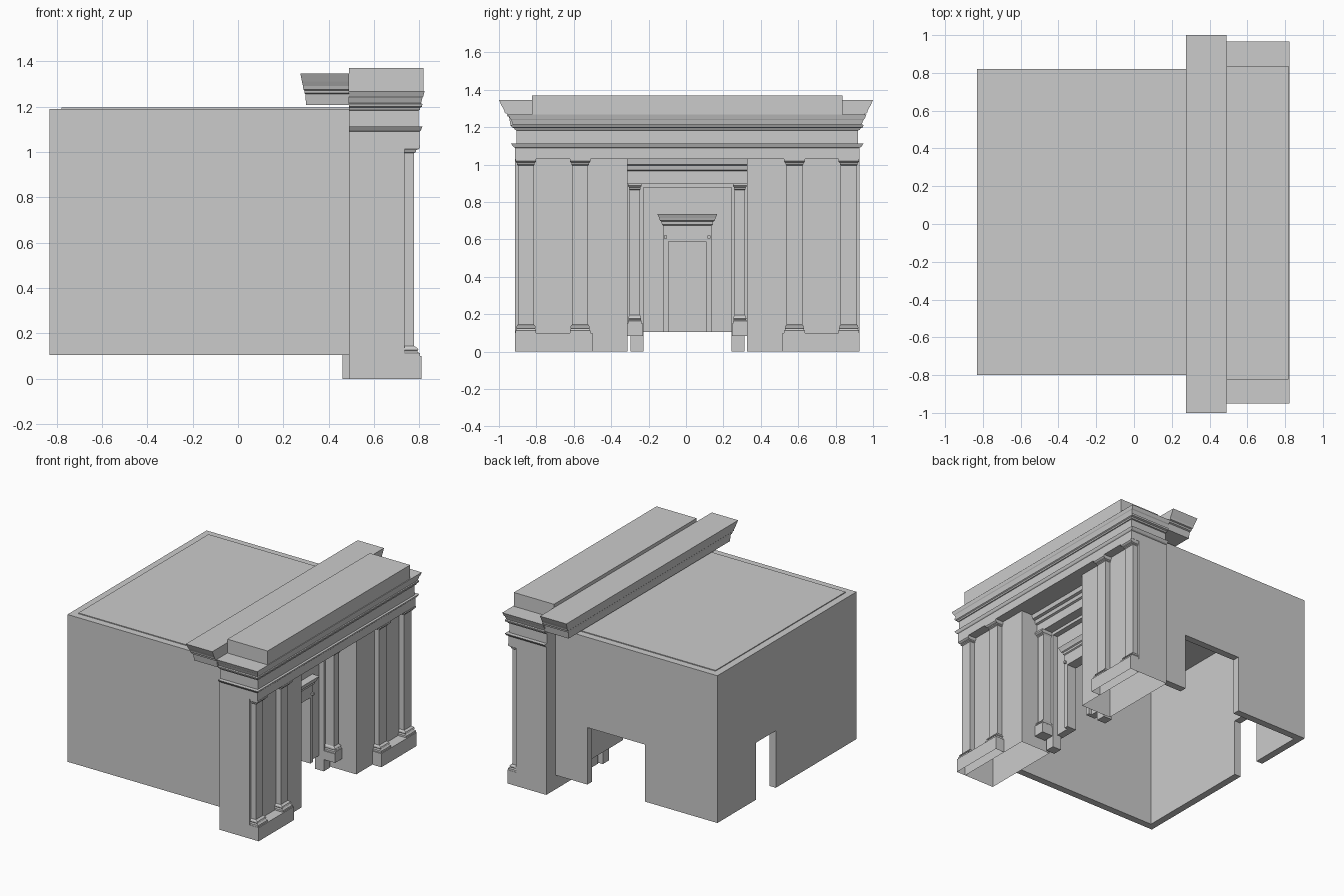
import bpy, bmesh

if "Cube" in bpy.data.objects:
    bpy.data.objects.remove(bpy.data.objects["Cube"])

C = 0.007  # y of the facade's symmetry axis


def finish(name, bm):
    bmesh.ops.recalc_face_normals(bm, faces=bm.faces)
    me = bpy.data.meshes.new(name)
    bm.to_mesh(me)
    bm.free()
    ob = bpy.data.objects.new(name, me)
    bpy.context.collection.objects.link(ob)
    return ob


def stack(bm, x0, x1, y0, y1, levels, back=0.0, front=1.0, side=1.0, bottom=True):
    """Rectangular rings joined upward; levels are (z, outward offset)."""
    rings = []
    for z, o in levels:
        a, b = x0 - o * back, x1 + o * front
        c, d = y0 - o * side, y1 + o * side
        rings.append([bm.verts.new(p) for p in
                      ((a, c, z), (b, c, z), (b, d, z), (a, d, z))])
    for r, s in zip(rings, rings[1:]):
        for i in range(4):
            j = (i + 1) % 4
            bm.faces.new((r[i], r[j], s[j], s[i]))
    bm.faces.new(rings[-1])
    if bottom:
        bm.faces.new(rings[0][::-1])


def box(bm, x0, x1, y0, y1, z0, z1, bottom=True):
    stack(bm, x0, x1, y0, y1, [(z0, 0), (z1, 0)], bottom=bottom)


def moulding(name, x0, x1, y0, y1, levels, **kw):
    bm = bmesh.new()
    stack(bm, x0, x1, y0, y1, levels, **kw)
    return finish(name, bm)


def boxes(name, *dims, bottom=True):
    bm = bmesh.new()
    for d in dims:
        box(bm, *d, bottom=bottom)
    return finish(name, bm)


# Hall: four walls with doorways, open below
X0, X1, Y0, Y1, T = -0.83, 0.49, -0.80, 0.82, 0.052
Z0, Z1, D = 0.105, 1.19, 0.525
boxes("wall_south", (X0, X1, Y0, Y0 + T, Z0, Z1))
boxes("wall_north", (X0, -0.24, Y1 - T, Y1, Z0, Z1),
      (0.23, X1, Y1 - T, Y1, Z0, Z1), (-0.24, 0.23, Y1 - T, Y1, D, Z1))
boxes("wall_rear", (X0, X0 + T, Y0 + T, 0.14, Z0, Z1),
      (X0, X0 + T, 0.37, Y1 - T, Z0, Z1), (X0, X0 + T, 0.14, 0.37, D, Z1))
boxes("wall_entrance", (X1 - T, X1, Y0 + T, C - 0.1, Z0, Z1),
      (X1 - T, X1, C + 0.1, Y1 - T, Z0, Z1), (X1 - T, X1, C - 0.1, C + 0.1, 0.59, Z1))
boxes("roof_slab", (X0 + T, X1, Y0 + T, Y1 - T, 1.15, 1.196))

# Inner door frame and its cornice
boxes("door_frame", (0.49, 0.515, C - 0.128, C - 0.1, Z0, 0.62),
      (0.49, 0.515, C + 0.1, C + 0.128, Z0, 0.62),
      (0.49, 0.515, C - 0.1, C + 0.1, 0.59, 0.62))
moulding("door_cornice", 0.49, 0.515, C - 0.128, C + 0.128,
         [(0.62, 0), (0.675, 0), (0.68, 0.008), (0.695, 0.01), (0.70, 0.018),
          (0.715, 0.023), (0.735, 0.032)])
for s in (-1, 1):
    y = C + s * 0.117
    boxes("door_bracket", (0.515, 0.53, y - 0.008, y + 0.008, 0.605, 0.622))

# Portal surround
boxes("portal_frame", (0.46, 0.53, C - 0.305, C - 0.235, 0, 0.9),
      (0.46, 0.53, C + 0.235, C + 0.305, 0, 0.9),
      (0.46, 0.53, C - 0.235, C + 0.235, 0.878, 0.9))
moulding("portal_entablature", 0.49, 0.60, C - 0.32, C + 0.32,
         [(0.90, 0), (0.965, 0), (0.97, 0.015), (0.995, 0.02), (1.0, 0.04), (1.03, 0.045)],
         side=0)


def pilaster(name, x0, x1, yc, w, z0, z1, p):
    """Shaft with moulded base and capital of projection p."""
    h = 0.045
    moulding(name, x0, x1, yc - w, yc + w,
             [(z0, p), (z0 + 0.3 * h, p), (z0 + 0.35 * h, 0.75 * p), (z0 + 0.5 * h, 0.55 * p),
              (z0 + 0.6 * h, 0.75 * p), (z0 + 0.8 * h, 0.6 * p), (z0 + h, 0),
              (z1 - 0.035, 0), (z1 - 0.03, 0.35 * p), (z1 - 0.022, 0.35 * p),
              (z1 - 0.018, 0.75 * p), (z1 - 0.012, p), (z1, p)], side=0.45)


for s in (-1, 1):
    side = "left" if s < 0 else "right"

    def span(a, b):
        return sorted((C + s * a, C + s * b))

    # Portal pilasters on pedestals
    boxes("portal_pedestal_" + side, (0.53, 0.62, *span(0.238, 0.32), 0.085, 0.15))
    pilaster("portal_pilaster_" + side, 0.53, 0.60, C + s * 0.281, 0.028, 0.15, 0.9, 0.02)

    # Facade wings, plinths and pilaster pairs
    boxes("wing_" + side, (0.49, 0.735, *span(0.32, 0.92), 0, 1.03), bottom=False)
    boxes("plinth_" + side, (0.735, 0.808, *span(0.508, 0.92), 0, 0.1), bottom=False)
    for k, yc in (("inner", 0.573), ("outer", 0.863)):
        pilaster("pilaster_%s_%s" % (k, side), 0.735, 0.775, C + s * yc, 0.043,
                 0.1, 1.03, 0.027)

# Main entablature
moulding("entablature", 0.49, 0.795, C - 0.912, C + 0.912,
         [(1.03, 0.008), (1.09, 0.008), (1.095, 0.018), (1.112, 0.03), (1.112, 0),
          (1.183, 0), (1.185, 0.01), (1.195, 0.014), (1.20, 0.027), (1.212, 0.03),
          (1.215, 0.02), (1.24, 0.03), (1.245, 0.036), (1.268, 0.046)], front=0.6)
boxes("attic_block", (0.49, 0.817, C - 0.83, C + 0.83, 1.268, 1.37))

# Rear cornice over the hall roof
moulding("rear_cornice", 0.30, 0.49, -0.938, 0.938,
         [(1.207, 0), (1.255, 0.008), (1.26, 0.018), (1.272, 0.02), (1.276, 0.03),
          (1.29, 0.034), (1.31, 0.045), (1.345, 0.062)], back=0.4, front=0)
